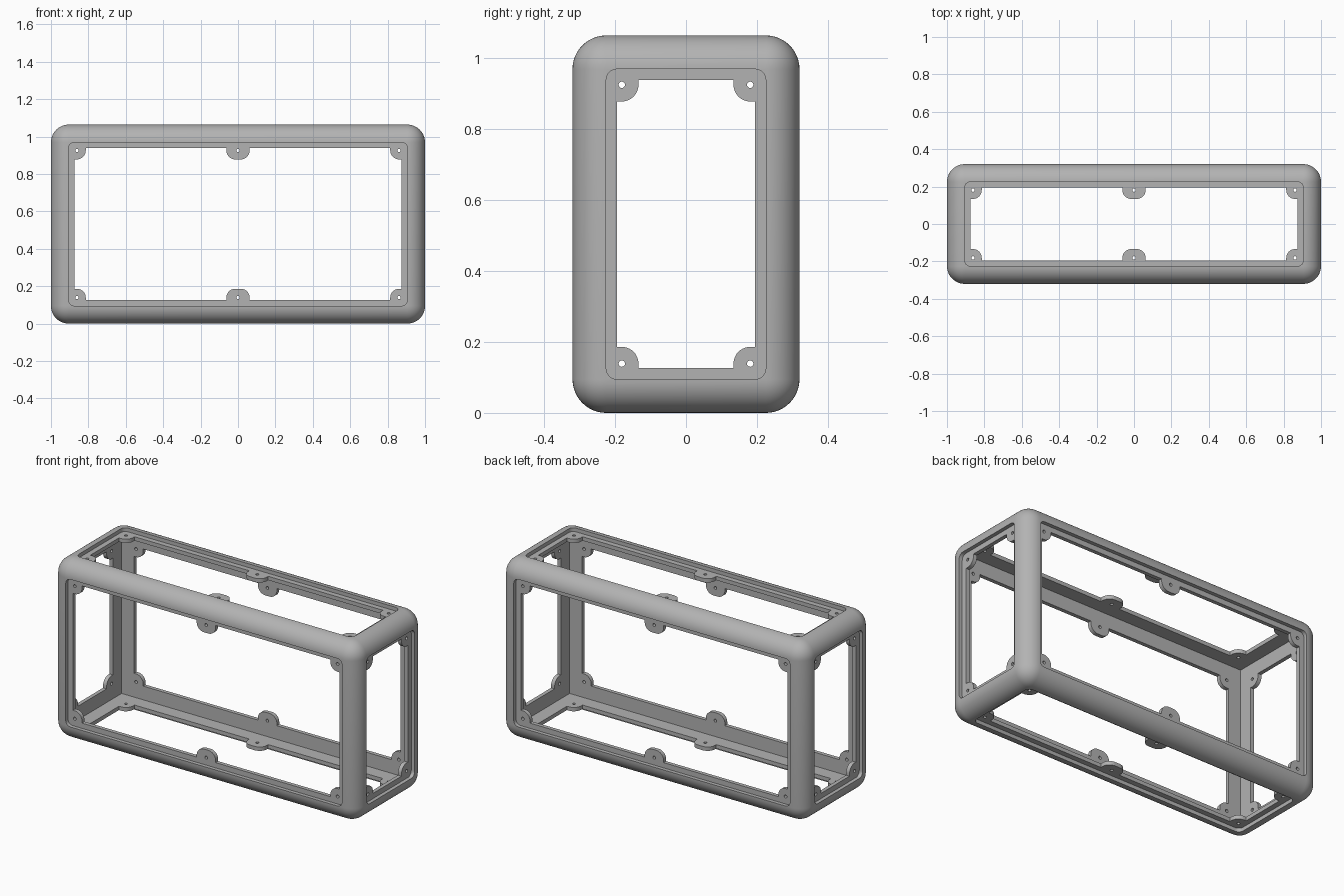
import bpy
import bmesh
from math import cos, sin, pi
from mathutils import Matrix, Vector

cube = bpy.data.objects.get("Cube")
if cube:
    bpy.data.objects.remove(cube, do_unlink=True)

HALF = Vector((1.0, 0.32, 0.532))    # half size of the whole frame
CENTRE = Vector((0, 0, HALF.z))
ROUND = 0.095                        # outer edge radius
WALL = 0.045                         # outer face to cavity
REBATE = 0.022                       # depth of the panel seat
SEAT, OPENING = 0.095, 0.126         # insets of seat and window
TAB, TAB_R, MID = 0.06, 0.047, 0.062  # tab reach, corner radius, half width

grey = bpy.data.materials.new("grey plastic")
grey.use_nodes = True
grey.diffuse_color = (0.45, 0.45, 0.45, 1)
grey.node_tree.nodes["Principled BSDF"].inputs["Base Color"].default_value = (0.45, 0.45, 0.45, 1)


def finish(bm, name):
    bmesh.ops.recalc_face_normals(bm, faces=bm.faces)
    mesh = bpy.data.meshes.new(name)
    bm.to_mesh(mesh)
    bm.free()
    mesh.materials.append(grey)
    obj = bpy.data.objects.new(name, mesh)
    bpy.context.collection.objects.link(obj)
    return obj


def box(name, half, radius=0):
    bm = bmesh.new()
    bmesh.ops.create_cube(bm, size=2, matrix=Matrix.Translation(CENTRE) @ Matrix.Diagonal((*half, 1)))
    if radius:
        bmesh.ops.bevel(bm, geom=bm.edges[:], offset=radius, segments=12,
                        profile=0.5, affect='EDGES')
    return finish(bm, name)


def prism(name, outline, axis, side, near, far):
    """Extrude an outline along one axis, between two depths below that face."""
    u, v = [a for a in range(3) if a != axis]
    bm = bmesh.new()
    rings = []
    for depth in (near, far):
        ring = []
        for a, b in outline:
            p = Vector()
            p[u], p[v], p[axis] = a, b, side * (HALF[axis] - depth)
            ring.append(bm.verts.new(p + CENTRE))
        bm.faces.new(ring)
        rings.append(ring)
    n = len(outline)
    for i in range(n):
        j = (i + 1) % n
        bm.faces.new((rings[0][i], rings[0][j], rings[1][j], rings[1][i]))
    return finish(bm, name)


def arc(cx, cy, r, start, end, steps=10):
    angles = [start + (end - start) * i / steps for i in range(steps + 1)]
    return [(cx + r * cos(t), cy + r * sin(t)) for t in angles]


def mirror_quarter(quarter):
    """Close a first-quadrant path into a loop symmetric about both axes."""
    top = quarter + [(-a, b) for a, b in reversed(quarter)]
    return top + [(-a, -b) for a, b in top]


def window_outline(u, v, middle_tab):
    e = TAB - TAB_R
    quarter = [(u, v - TAB)] + arc(u - e, v - e, TAB_R, 1.5 * pi, pi) + [(u - TAB, v)]
    if middle_tab:
        quarter += [(MID, v)] + arc(MID - TAB_R, v - e, TAB_R, 0, -pi / 2)
    return mirror_quarter(quarter)


def cut(body, cutter):
    mod = body.modifiers.new("cut", 'BOOLEAN')
    mod.operation, mod.solver, mod.object = 'DIFFERENCE', 'EXACT', cutter
    bpy.context.view_layer.objects.active = body
    bpy.ops.object.modifier_apply(modifier=mod.name)
    bpy.data.objects.remove(cutter, do_unlink=True)


# Rounded shell with a hollow inside
frame = box("box_frame", HALF, ROUND)
cut(frame, box("cavity", HALF - Vector((WALL, WALL, WALL))))

# Every face: panel seat, tabbed window and screw holes
for axis in range(3):
    u, v = [HALF[a] for a in range(3) if a != axis]
    long_face = axis != 0
    su, sv, r = u - SEAT, v - SEAT, 0.03
    seat = mirror_quarter(arc(su - r, sv - r, r, 0, pi / 2, 6))
    wu, wv = u - OPENING, v - OPENING
    window = window_outline(wu, wv, long_face)
    inset = TAB - TAB_R
    columns = [-wu + inset, wu - inset] + ([0] if long_face else [])
    for side in (-1, 1):
        cut(frame, prism("seat_cutter", seat, axis, side, -0.05, REBATE))
        cut(frame, prism("window_cutter", window, axis, side, -0.05, WALL + 0.03))
        for x in columns:
            for y in (-wv + inset, wv - inset):
                hole = arc(x, y, 0.009, 0, 2 * pi, 16)[:-1]
                cut(frame, prism("hole_cutter", hole, axis, side, -0.05, WALL + 0.03))

# Smooth rounding, crisp cut edges
bpy.ops.object.select_all(action='DESELECT')
frame.select_set(True)
bpy.context.view_layer.objects.active = frame
bpy.ops.object.shade_smooth_by_angle(angle=pi / 6)
